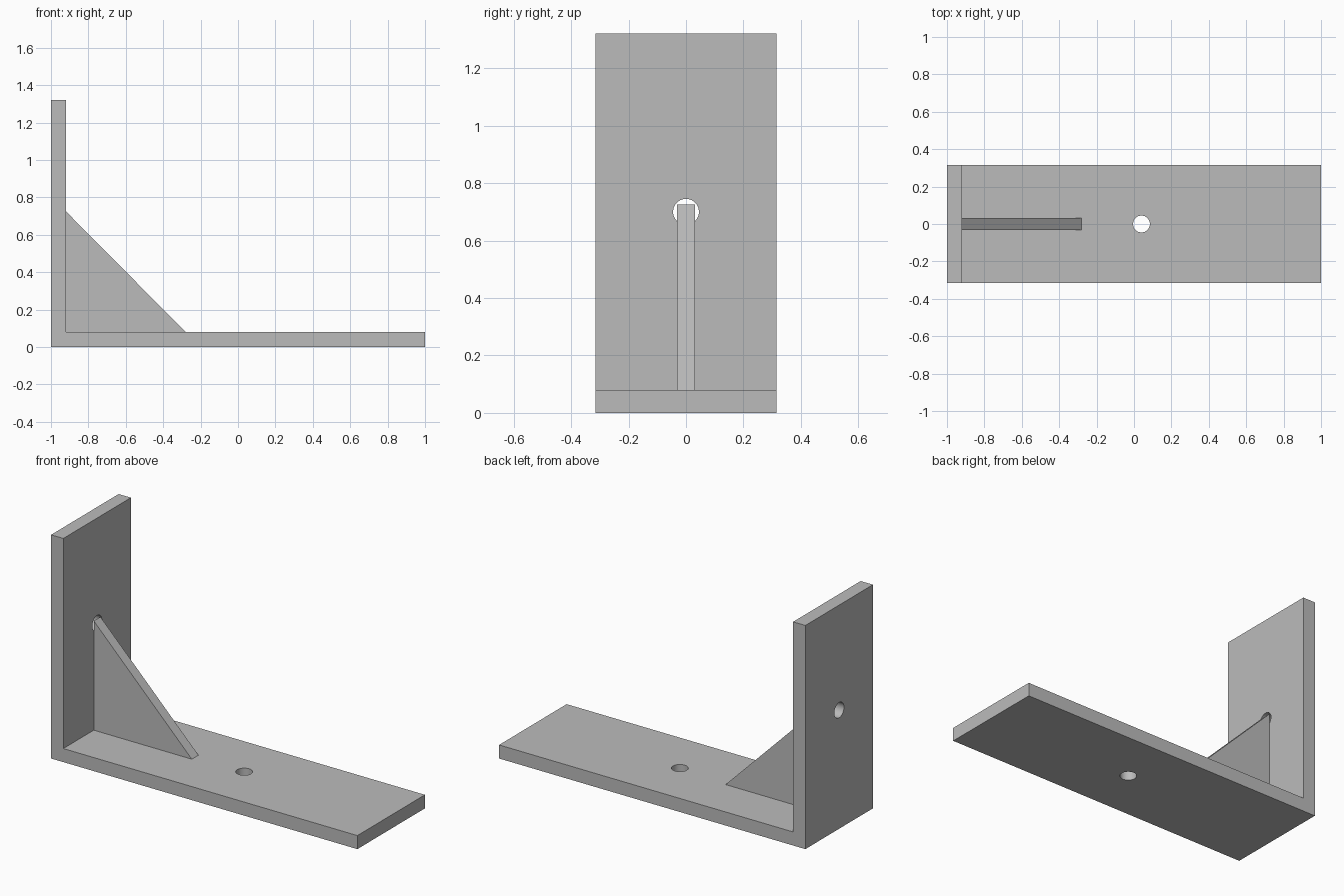
import bpy
import bmesh
from math import pi
from mathutils import Matrix, Vector

cube = bpy.data.objects.get("Cube")
if cube:
    bpy.data.objects.remove(cube, do_unlink=True)

THICK = 0.08
HEIGHT = 1.32
INNER = -1 + THICK      # inner face of the upright
HALF_DEPTH = 0.315
HOLE_RADIUS = 0.045

grey = bpy.data.materials.new("plain grey")
grey.use_nodes = True
colour = (0.5, 0.5, 0.5, 1)
grey.diffuse_color = colour
grey.node_tree.nodes["Principled BSDF"].inputs["Base Color"].default_value = colour


def finish(name, bm):
    bmesh.ops.recalc_face_normals(bm, faces=bm.faces)
    mesh = bpy.data.meshes.new(name)
    bm.to_mesh(mesh)
    bm.free()
    mesh.materials.append(grey)
    obj = bpy.data.objects.new(name, mesh)
    bpy.context.collection.objects.link(obj)
    return obj


def extrude_profile(name, points, half):
    """Extrude an x-z outline evenly to both sides of y = 0."""
    bm = bmesh.new()
    face = bm.faces.new([bm.verts.new((x, -half, z)) for x, z in points])
    result = bmesh.ops.extrude_face_region(bm, geom=[face])
    verts = [v for v in result["geom"] if isinstance(v, bmesh.types.BMVert)]
    bmesh.ops.translate(bm, verts=verts, vec=Vector((0, 2 * half, 0)))
    return finish(name, bm)


def drill(target, name, centre, rotation):
    """Cut a round hole straight through one plate."""
    bm = bmesh.new()
    bmesh.ops.create_cone(bm, cap_ends=True, segments=48, radius1=HOLE_RADIUS,
                          radius2=HOLE_RADIUS, depth=THICK * 2,
                          matrix=Matrix.Translation(centre) @ rotation)
    cutter = finish(name, bm)
    cutter.hide_render = True
    cutter.hide_set(True)
    cut = target.modifiers.new(name, "BOOLEAN")
    cut.operation = "DIFFERENCE"
    cut.solver = "EXACT"
    cut.object = cutter


# L-shaped plate
bracket = extrude_profile("bracket", [
    (-1, 0), (1, 0), (1, THICK), (INNER, THICK), (INNER, HEIGHT), (-1, HEIGHT)],
    HALF_DEPTH)

# Screw holes through the base and the upright
drill(bracket, "base_hole_cutter", (0.04, 0, THICK / 2), Matrix.Identity(4))
drill(bracket, "upright_hole_cutter", (-1 + THICK / 2, 0, 0.70),
      Matrix.Rotation(pi / 2, 4, "Y"))

# Apply the cuts and drop the cutters
bpy.context.view_layer.update()
evaluated = bracket.evaluated_get(bpy.context.evaluated_depsgraph_get())
cut_mesh = bpy.data.meshes.new_from_object(evaluated)
cutters = [m.object for m in bracket.modifiers]
bracket.modifiers.clear()
bracket.data = cut_mesh
for cutter in cutters:
    bpy.data.objects.remove(cutter, do_unlink=True)

# Round hole walls shade smoothly, plates stay flat
bpy.ops.object.select_all(action="DESELECT")
bracket.select_set(True)
bpy.context.view_layer.objects.active = bracket
bpy.ops.object.shade_smooth_by_angle(angle=pi / 6)

# Triangular brace in the corner
extrude_profile("corner_brace", [
    (INNER, THICK), (-0.28, THICK), (INNER, 0.725)], 0.031)
